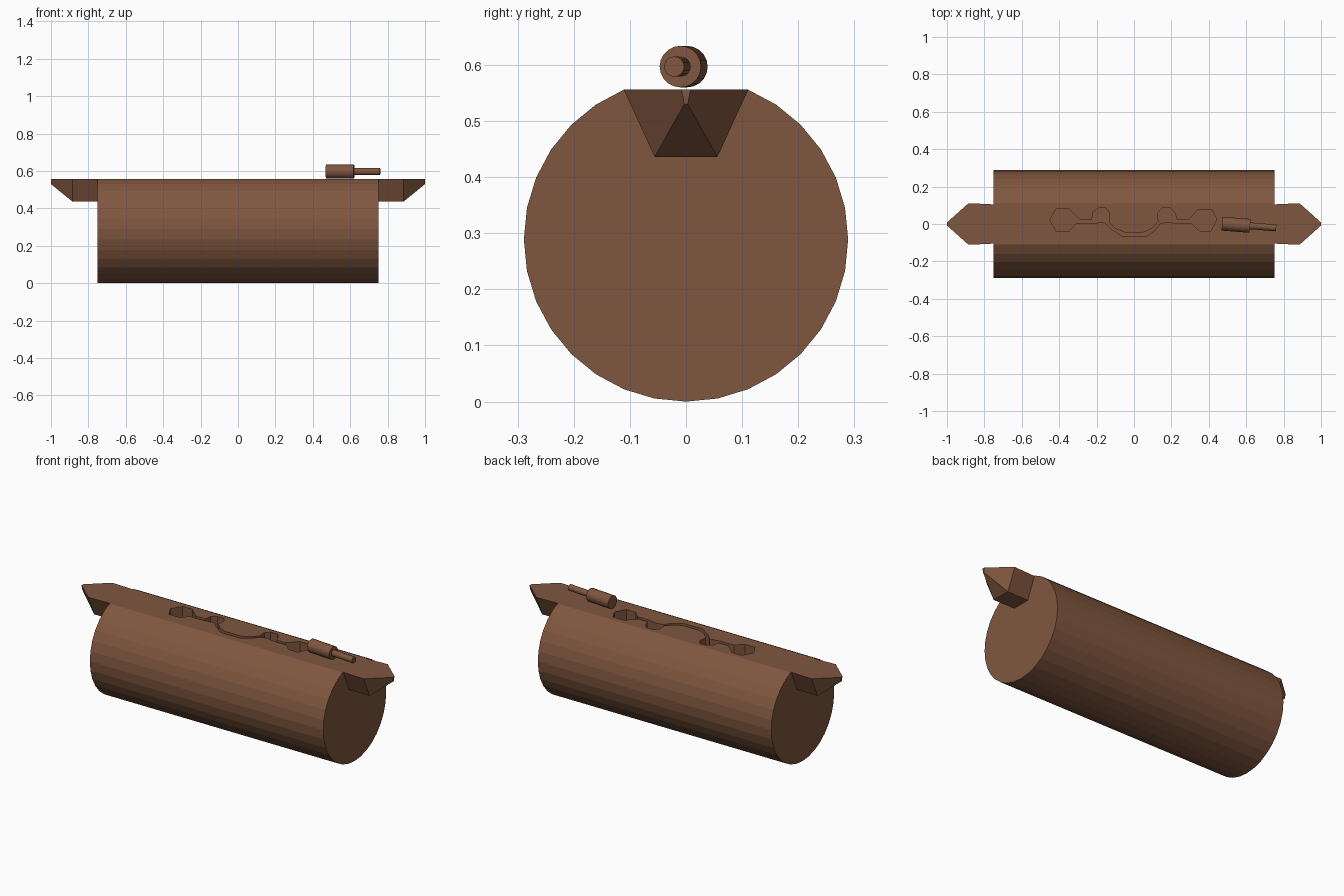
import bpy, bmesh, math
from mathutils import Matrix, Vector

if "Cube" in bpy.data.objects:
    bpy.data.objects.remove(bpy.data.objects["Cube"])

wood = bpy.data.materials.new("brown_wood")
wood.diffuse_color = (0.215, 0.094, 0.050, 1)
wood.use_nodes = True
wood.node_tree.nodes["Principled BSDF"].inputs["Base Color"].default_value = wood.diffuse_color
R, TOP = 0.289, 0.556


def loft(name, rings):
    """Skin a list of equal-length vertex rings and cap both ends."""
    bm = bmesh.new()
    rows = [[bm.verts.new(p) for p in ring] for ring in rings]
    n = len(rows[0])
    for a, b in zip(rows, rows[1:]):
        for i in range(n):
            bm.faces.new((a[i], a[(i + 1) % n], b[(i + 1) % n], b[i]))
    bm.faces.new(rows[0])
    bm.faces.new(rows[-1])
    bmesh.ops.recalc_face_normals(bm, faces=bm.faces)
    me = bpy.data.meshes.new(name)
    bm.to_mesh(me)
    bm.free()
    me.materials.append(wood)
    ob = bpy.data.objects.new(name, me)
    bpy.context.collection.objects.link(ob)
    return ob


# log body: 32-sided cylinder with its top planed flat
angles = [math.tau * i / 32 for i in range(2, 31)]
log = loft("log_body", [[(x, R * math.sin(a), R + R * math.cos(a)) for a in angles]
                        for x in (-0.75, 0.75)])

# carved slit: two end holes, two inner holes and a curved channel
outline = [(-.45, .022), (-.415, .082), (-.35, .082), (-.29, .024), (-.225, .024),
           (-.22, .062), (-.19, .085), (-.15, .085), (-.13, .058), (-.135, .012),
           (-.1, -.024), (-.05, -.045), (.05, -.045), (.095, -.024), (.13, .012),
           (.128, .06), (.15, .085), (.195, .085), (.218, .06), (.23, .024),
           (.29, .022), (.345, .078), (.415, .078), (.443, .024), (.41, -.037),
           (.35, -.037), (.31, .002), (.23, .002), (.18, .012), (.14, .002),
           (.11, -.036), (.06, -.068), (-.06, -.068), (-.125, -.024), (-.16, .012),
           (-.225, .002), (-.31, .002), (-.35, -.04), (-.415, -.04)]
cutter = loft("slit_cutter", [[(x, y, z) for x, y in outline] for z in (TOP - 0.07, TOP + 0.1)])
cutter.hide_render = True
cutter.hide_viewport = True
cut = log.modifiers.new("slit", 'BOOLEAN')
cut.operation = 'DIFFERENCE'
cut.solver = 'EXACT'
cut.object = cutter

# pointed handles: (x, top half width, bottom half width, bottom z)
stations = [(0.75, .105, .054, .436), (0.885, .111, .056, .436), (1.0, .008, .003, .53)]
for side, name in ((1, "right_handle"), (-1, "left_handle")):
    loft(name, [[(side * x, -t, TOP), (side * x, t, TOP), (side * x, b, z), (side * x, -b, z)]
                for x, t, b, z in stations])

# beater: thick head and thin grip, turned slightly on the log
turn = Matrix.Translation((0.468, 0.002, 0.597)) @ Matrix.Rotation(math.radians(-4.5), 4, 'Z')


def rod(name, x0, x1, r, n):
    loft(name, [[turn @ Vector((x, r * math.sin(math.tau * i / n), r * math.cos(math.tau * i / n)))
                 for i in range(n)] for x in (x0, x1)])


rod("beater_head", 0.003, 0.153, 0.037, 20)
rod("beater_grip", 0.15, 0.293, 0.018, 16)
